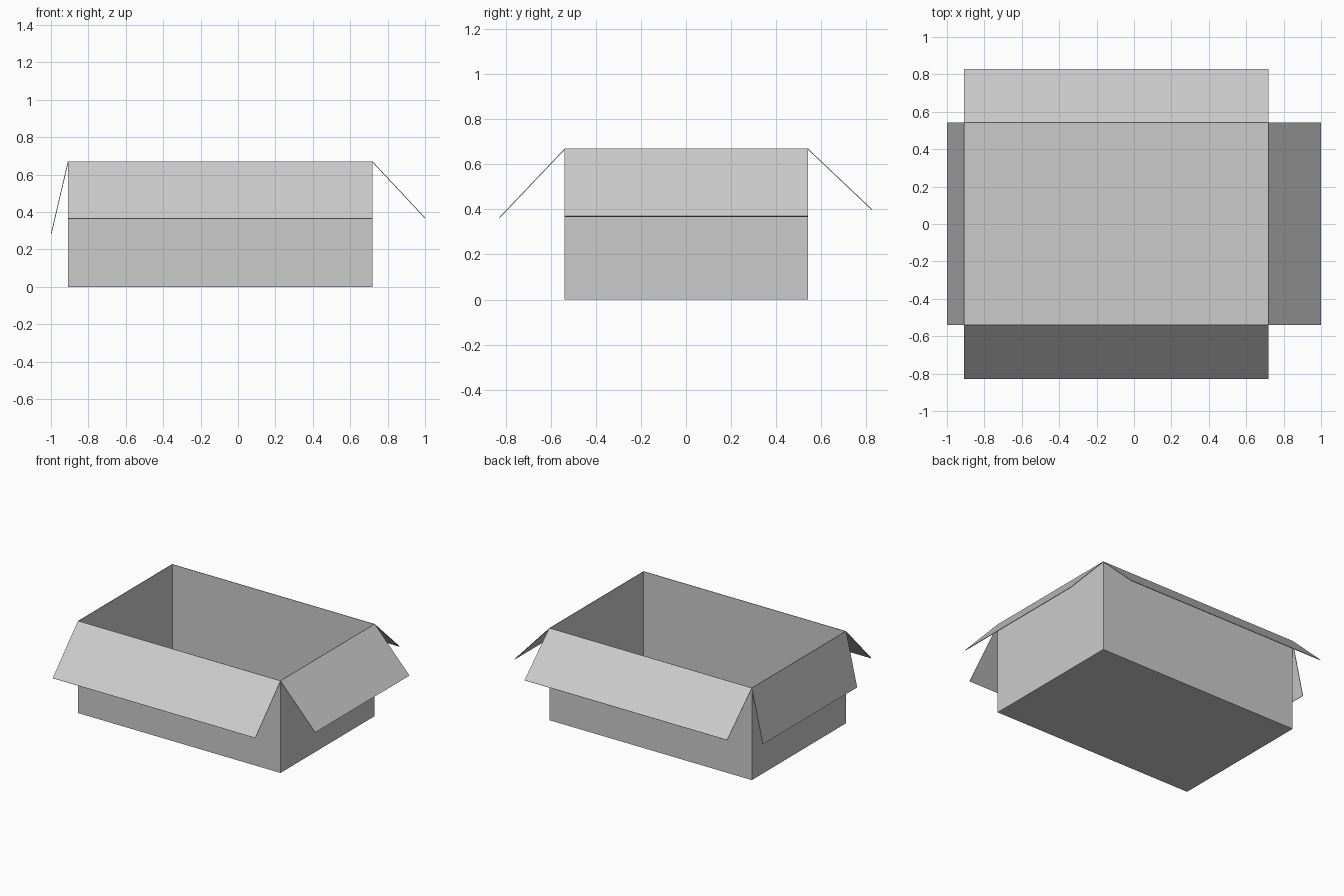
import bpy
import bmesh

cube = bpy.data.objects.get("Cube")
if cube:
    bpy.data.objects.remove(cube, do_unlink=True)

# Plain grey cardboard
card = bpy.data.materials.new("grey_cardboard")
card.use_nodes = True
GREY = (0.6, 0.6, 0.6, 1)
card.diffuse_color = GREY
card.node_tree.nodes["Principled BSDF"].inputs["Base Color"].default_value = GREY

X0, X1, Y0, Y1, H = -0.91, 0.72, -0.54, 0.543, 0.67
THICK = 0.004


def panel(name, corners):
    """Thin sheet of card; its thickness grows inward from the outer face."""
    mesh = bpy.data.meshes.new(name)
    bm = bmesh.new()
    bm.faces.new([bm.verts.new(c) for c in corners])
    bm.to_mesh(mesh)
    bm.free()
    obj = bpy.data.objects.new(name, mesh)
    bpy.context.collection.objects.link(obj)
    mesh.materials.append(card)
    mod = obj.modifiers.new("card_thickness", "SOLIDIFY")
    mod.thickness = THICK
    mod.offset = -1
    return obj


# Base
panel("base", [(X0, Y0, 0), (X0, Y1, 0), (X1, Y1, 0), (X1, Y0, 0)])

# Each side: top edge start and end (counter-clockwise), flap reach and flap tip height
sides = {
    "front": ((X0, Y0), (X1, Y0), (0, -0.29), 0.365),
    "left": ((X1, Y0), (X1, Y1), (0.28, 0), 0.37),
    "back": ((X1, Y1), (X0, Y1), (0, 0.285), 0.40),
    "right": ((X0, Y1), (X0, Y0), (-0.09, 0), 0.285),
}
for side, (a, b, reach, tip) in sides.items():
    panel(side + "_wall", [(*a, 0), (*b, 0), (*b, H), (*a, H)])
    out_a = (a[0] + reach[0], a[1] + reach[1], tip)
    out_b = (b[0] + reach[0], b[1] + reach[1], tip)
    panel(side + "_flap", [out_a, out_b, (*b, H), (*a, H)])
